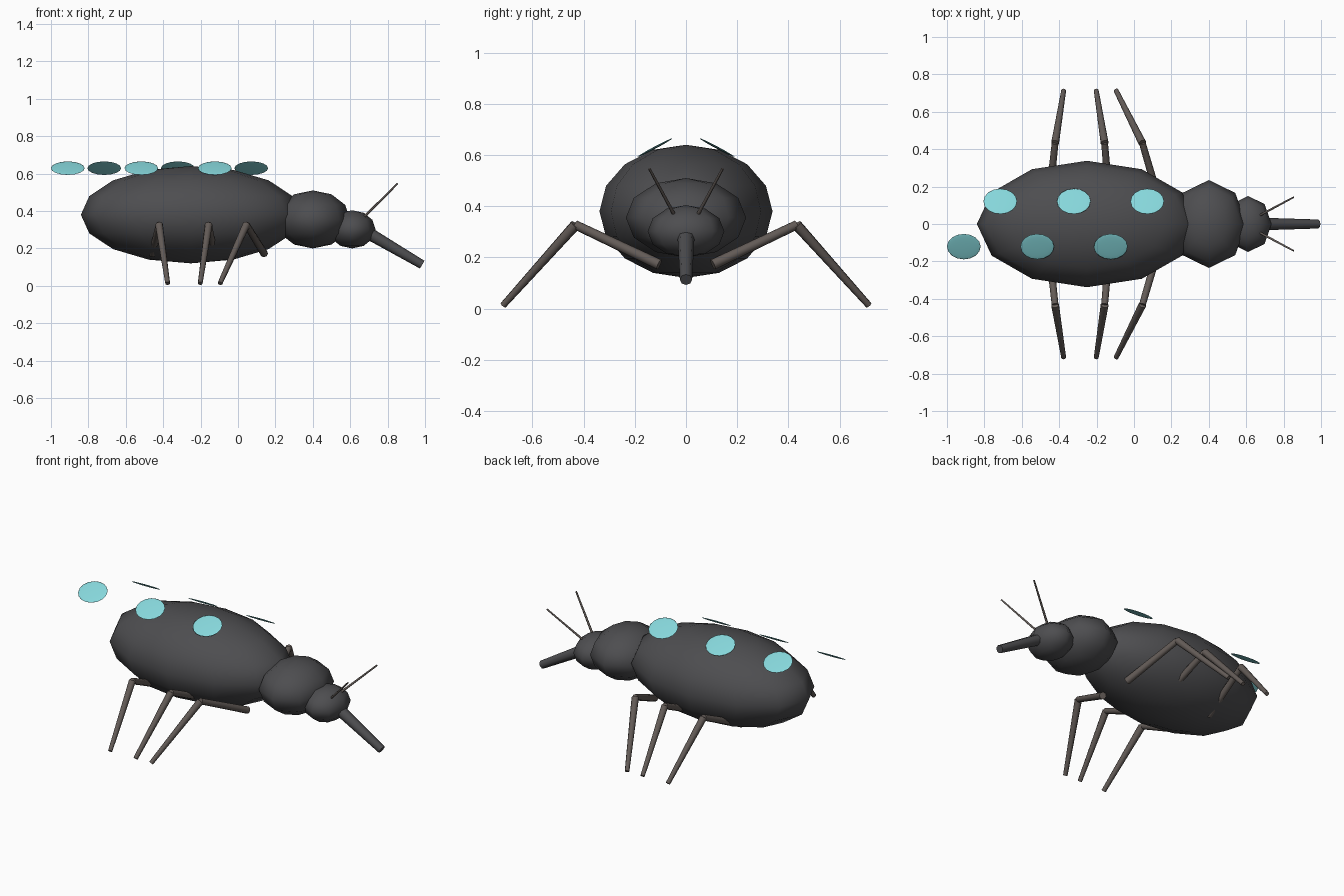
import bpy
import math
from mathutils import Vector

cube = bpy.data.objects.get("Cube")
if cube:
    bpy.data.objects.remove(cube, do_unlink=True)


def make_material(name, color):
    mat = bpy.data.materials.new(name)
    mat.use_nodes = True
    rgba = (*color, 1.0)
    mat.diffuse_color = rgba
    bsdf = next(n for n in mat.node_tree.nodes if n.type == 'BSDF_PRINCIPLED')
    bsdf.inputs["Base Color"].default_value = rgba
    return mat


SHELL = make_material("charcoal_shell", (0.075, 0.075, 0.08))
LEG = make_material("brown_grey_leg", (0.125, 0.105, 0.095))
SPOT = make_material("turquoise_spot", (0.24, 0.68, 0.71))


def finish(name, mat):
    obj = bpy.context.object
    obj.name = name
    obj.data.materials.append(mat)
    bpy.ops.object.shade_smooth_by_angle(angle=math.radians(60))
    return obj


def ellipsoid(name, mat, center, radii, segments, rings, tilt=0.0):
    bpy.ops.mesh.primitive_uv_sphere_add(
        segments=segments, ring_count=rings, location=center, rotation=(tilt, 0, 0))
    bpy.context.object.scale = radii
    return finish(name, mat)


def rod(name, mat, start, end, r_start, r_end, sides=8):
    a, b = Vector(start), Vector(end)
    axis = b - a
    bpy.ops.mesh.primitive_cone_add(
        vertices=sides, radius1=r_start, radius2=r_end, depth=axis.length,
        location=(a + b) / 2, rotation=axis.to_track_quat('Z', 'Y').to_euler())
    return finish(name, mat)


# Body, along x with the head toward +x
ellipsoid("abdomen", SHELL, (-0.252, 0, 0.38), (0.588, 0.338, 0.26), 12, 8)
ellipsoid("thorax", SHELL, (0.4, 0, 0.355), (0.2, 0.235, 0.155), 8, 6)
ellipsoid("head", SHELL, (0.61, 0, 0.302), (0.125, 0.15, 0.102), 8, 6)
rod("snout", SHELL, (0.64, 0, 0.315), (0.985, 0, 0.113), 0.035, 0.024)

# Legs: hip x, knee x, foot x for each pair
pairs = {
    "front": (0.14, 0.045, -0.096),
    "middle": (-0.13, -0.157, -0.202),
    "rear": (-0.457, -0.422, -0.376),
}
for side, s in (("left", 1), ("right", -1)):
    for pair, (hip_x, knee_x, foot_x) in pairs.items():
        hip = (hip_x, s * 0.105, 0.172)
        knee = (knee_x, s * 0.432, 0.327)
        foot = (foot_x, s * 0.714, 0.013)
        rod(f"{pair}_{side}_upper_leg", LEG, hip, knee, 0.021, 0.018)
        rod(f"{pair}_{side}_lower_leg", LEG, knee, foot, 0.021, 0.013)

    # Antenna on each side of the head
    rod(f"{side}_antenna", LEG, (0.67, s * 0.045, 0.365),
        (0.853, s * 0.143, 0.546), 0.007, 0.005, 6)

    # Row of thin floating spots, staggered between the sides
    first_x = -0.715 if s > 0 else -0.91
    for i in range(3):
        ellipsoid(f"{side}_spot_{i + 1}", SPOT,
                  (first_x + i * 0.393, s * 0.121, 0.629),
                  (0.09, 0.077, 0.0045), 16, 8, tilt=-s * math.radians(28))
